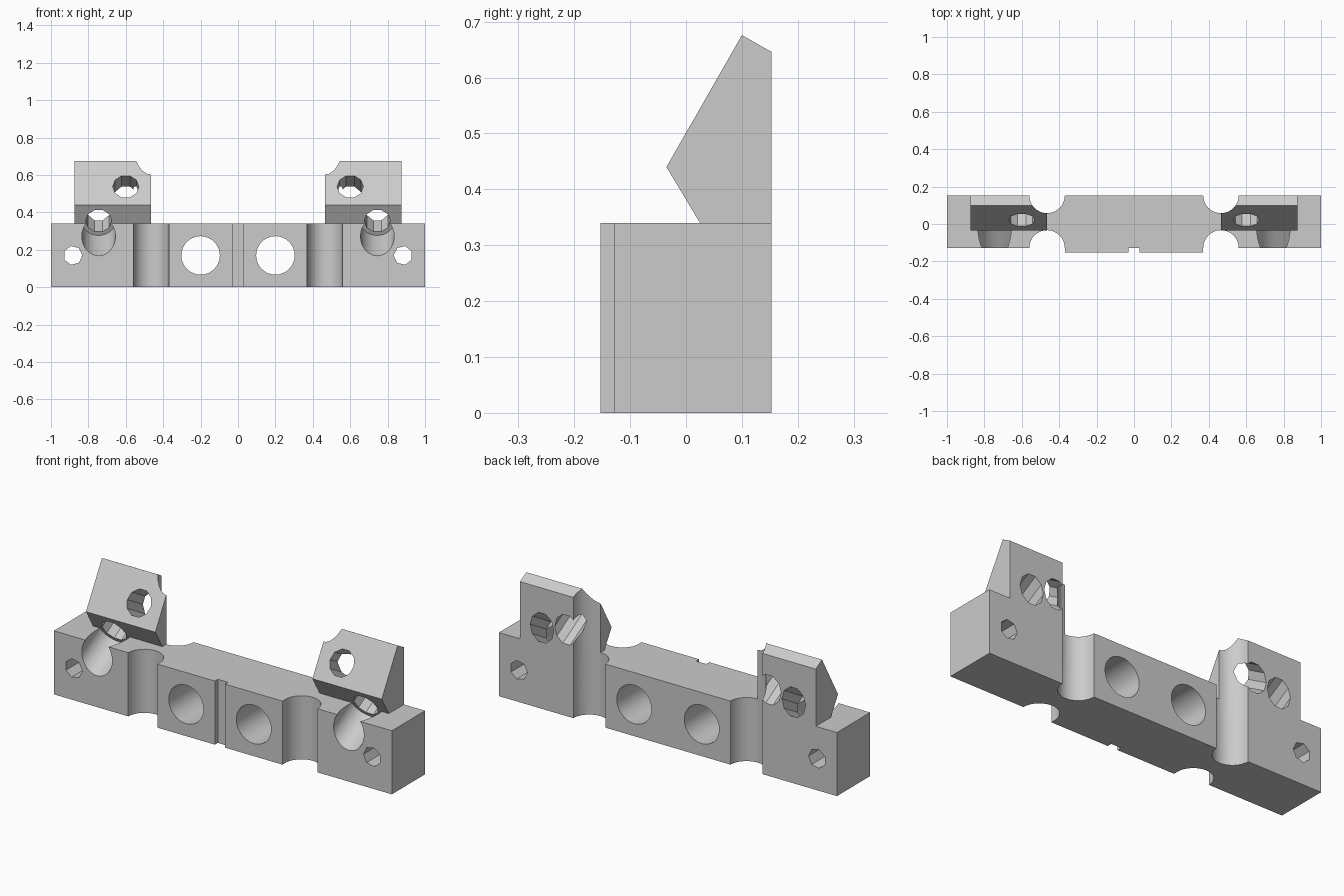
import bpy, bmesh, math
from mathutils import Matrix, Vector

if "Cube" in bpy.data.objects:
    bpy.data.objects.remove(bpy.data.objects["Cube"])

TOP = 0.34
BACK, FRONT, MID_FRONT = 0.153, -0.128, -0.153
NOTCH_X, NOTCH_R = 0.465, 0.095
TILT = math.radians(30)

grey = bpy.data.materials.new("light_grey")
grey.use_nodes = True
grey.diffuse_color = (0.6, 0.6, 0.6, 1)
grey.node_tree.nodes["Principled BSDF"].inputs["Base Color"].default_value = (0.6, 0.6, 0.6, 1)


def finish(name, bm):
    bmesh.ops.recalc_face_normals(bm, faces=bm.faces)
    mesh = bpy.data.meshes.new(name)
    bm.to_mesh(mesh)
    bm.free()
    mesh.materials.append(grey)
    obj = bpy.data.objects.new(name, mesh)
    bpy.context.collection.objects.link(obj)
    return obj


def prism(name, points, sweep):
    """Extrude a flat outline along the sweep vector."""
    bm = bmesh.new()
    face = bm.faces.new([bm.verts.new(p) for p in points])
    new = bmesh.ops.extrude_face_region(bm, geom=[face])["geom"]
    bmesh.ops.translate(bm, vec=sweep, verts=[v for v in new if isinstance(v, bmesh.types.BMVert)])
    return finish(name, bm)


def drill(name, point, radius, sides, angle, start, end, spin=0):
    """Cylinder on an axis through point; start and end are measured along it."""
    bm = bmesh.new()
    bmesh.ops.create_cone(bm, cap_ends=True, segments=sides, radius1=radius, radius2=radius,
                          depth=end - start)
    bm.transform(Matrix.Translation(point) @ Matrix.Rotation(angle, 4, "X")
                 @ Matrix.Translation((0, 0, (start + end) / 2)) @ Matrix.Rotation(spin, 4, "Z"))
    return finish(name, bm)


def combine(target, tool, operation):
    mod = target.modifiers.new(tool.name, "BOOLEAN")
    mod.operation, mod.solver, mod.object = operation, "EXACT", tool
    bpy.context.view_layer.objects.active = target
    bpy.ops.object.modifier_apply(modifier=mod.name)
    bpy.data.objects.remove(tool)


# Bar with a thicker middle and a central front groove
step = NOTCH_X - NOTCH_R
half = [(0.03, FRONT), (0.03, MID_FRONT), (step, MID_FRONT), (step, FRONT), (1, FRONT), (1, BACK)]
plan = half + [(-x, y) for x, y in reversed(half)]
bar = prism("mounting_bar", [(x, y, 0) for x, y in plan], Vector((0, 0, TOP)))

# Angled blocks standing on the bar
wedge = [(0.025, 0.2), (0.025, TOP), (-0.035, 0.44), (0.10, 0.676), (BACK, 0.646), (BACK, 0.2)]
for s in (-1, 1):
    block = prism("angled_block", [(s * NOTCH_X, y, z) for y, z in wedge], Vector((s * 0.41, 0, 0)))
    combine(bar, block, "UNION")

level = math.pi / 2
for s in (-1, 1):
    spin = s * math.pi / 2
    cutters = [
        # Upright round notches, front and back
        drill("front_notch", (s * NOTCH_X, FRONT, 0), NOTCH_R, 32, 0, -0.1, 0.4),
        drill("back_notch", (s * NOTCH_X, BACK, 0), NOTCH_R, 32, 0, -0.1, 0.8),
        # Level holes through the bar
        drill("large_hole", (s * 0.2, 0, 0.17), 0.103, 32, level, -0.3, 0.3),
        drill("small_hole", (s * 0.883, 0, 0.17), 0.051, 7, level, -0.3, 0.3, spin),
        # Tilted holes square to the block faces
        drill("upper_hole", (s * 0.6, 0.021, 0.538), 0.07, 10, level - TILT, -0.4, 0.3, spin),
        drill("lower_hole", (s * 0.745, 0.016, 0.355), 0.07, 10, level + TILT, -0.4, 0.1, spin),
        drill("lower_recess", (s * 0.745, 0.016, 0.355), 0.09, 32, level + TILT, 0.0005, 0.4),
    ]
    for tool in cutters:
        combine(bar, tool, "DIFFERENCE")

# Smooth round walls, sharp edges elsewhere
bpy.ops.object.select_all(action="DESELECT")
bar.select_set(True)
bpy.context.view_layer.objects.active = bar
bpy.ops.object.shade_smooth_by_angle(angle=math.radians(25))
